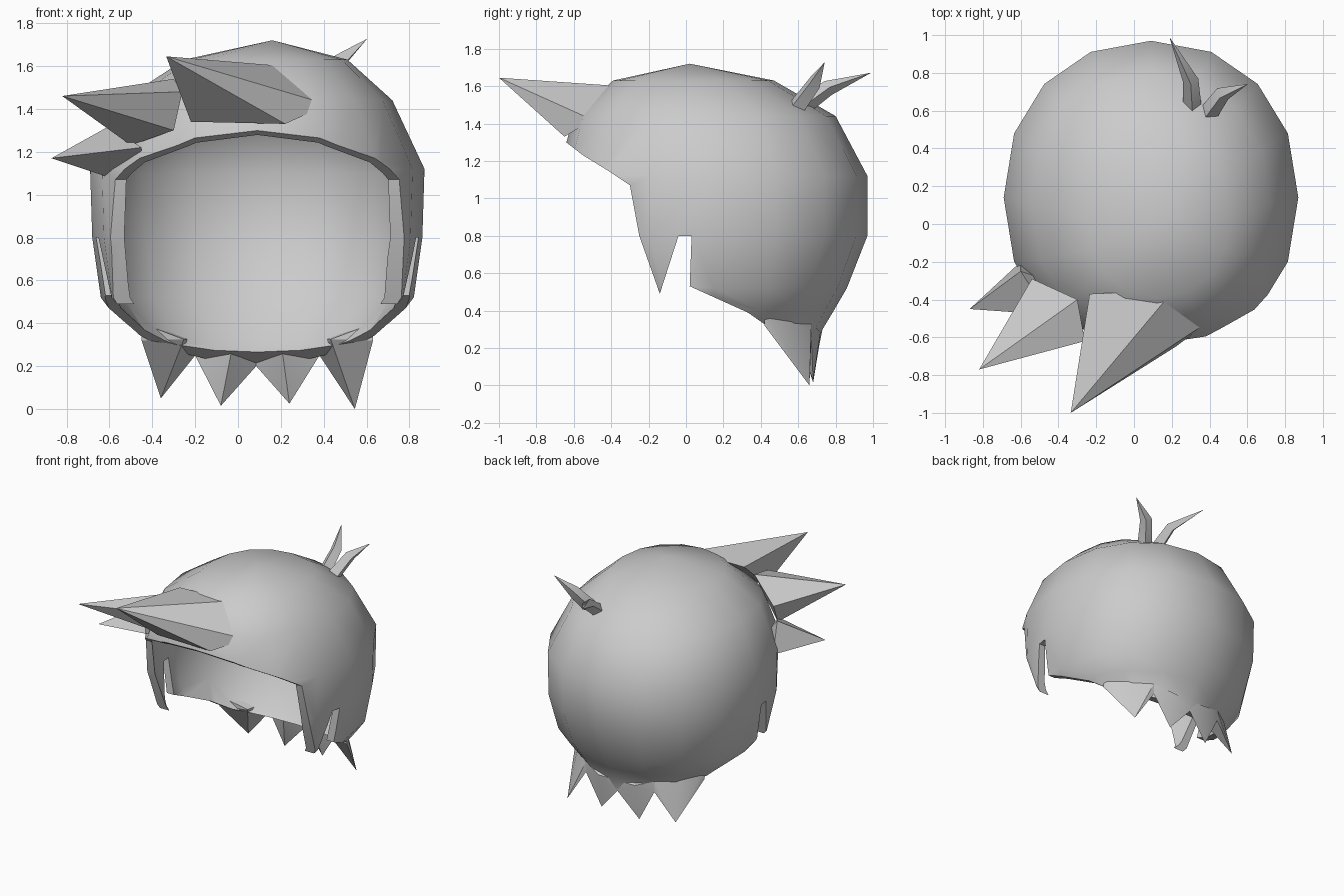
import bpy, bmesh, math
from mathutils import Vector

cube = bpy.data.objects.get("Cube")
if cube:
    bpy.data.objects.remove(cube)

GREY = (0.6, 0.6, 0.6, 1)
mat = bpy.data.materials.new("hair grey")
mat.use_nodes = True
mat.diffuse_color = GREY
mat.node_tree.nodes["Principled BSDF"].inputs["Base Color"].default_value = GREY


def finish(name, bm):
    bmesh.ops.recalc_face_normals(bm, faces=bm.faces)
    mesh = bpy.data.meshes.new(name)
    bm.to_mesh(mesh)
    bm.free()
    ob = bpy.data.objects.new(name, mesh)
    bpy.context.collection.objects.link(ob)
    mesh.materials.append(mat)
    return ob


def smooth(ob, angle=40):
    bpy.ops.object.select_all(action='DESELECT')
    ob.select_set(True)
    bpy.context.view_layer.objects.active = ob
    bpy.ops.object.shade_smooth_by_angle(angle=math.radians(angle))


def hull(name, points):
    bm = bmesh.new()
    for p in points:
        bm.verts.new(p)
    res = bmesh.ops.convex_hull(bm, input=bm.verts)
    loose = [v for v in bm.verts if not v.link_faces]
    bmesh.ops.delete(bm, geom=loose, context='VERTS')
    ob = finish(name, bm)
    smooth(ob, 30)
    return ob


def power(v, e):
    return math.copysign(abs(v) ** e, v)


# Hair cap: rings (z, centre x, centre y, radius x, radius y), outside then inside
SIDES = 16
outer = [(1.63, .13, .04, .38, .43), (1.44, .09, .10, .63, .70),
         (1.12, .09, .14, .78, .83), (.8, .09, .14, .77, .83),
         (.52, .09, .15, .73, .71), (.4, .09, .15, .64, .64),
         (.3, .09, .15, .55, .58), (.15, .09, .15, .48, .55)]
inner = [(.15, .09, .15, .36, .3), (.3, .09, .15, .52, .46),
         (.52, .09, .15, .67, .63), (.8, .09, .14, .72, .76),
         (1.1, .09, .14, .74, .78), (1.3, .09, .12, .68, .73),
         (1.5, .09, .1, .48, .52)]
bm = bmesh.new()
rings = []
for z, cx, cy, rx, ry in outer + inner:
    ring = []
    for i in range(SIDES):
        a = math.tau * i / SIDES
        ring.append(bm.verts.new((cx + rx * power(math.cos(a), .93),
                                  cy + ry * power(math.sin(a), .93), z)))
    rings.append(ring)
top, ceiling = bm.verts.new((.16, .02, 1.72)), bm.verts.new((.12, .05, 1.6))
for i in range(SIDES):
    j = (i + 1) % SIDES
    for a, b in zip(rings, rings[1:]):
        bm.faces.new((a[i], a[j], b[j], b[i]))
    bm.faces.new((top, rings[0][j], rings[0][i]))
    bm.faces.new((ceiling, rings[-1][i], rings[-1][j]))
cap = finish("hair_cap", bm)

# Side outline with the fringe, sideburns and nape, used to trim the cap
outline = [(-1.2, 2), (-1.2, 1.73), (-.55, 1.23), (-.42, 1.15), (-.3, 1.07),
           (-.25, .8), (-.14, .49), (-.04, .8), (.03, .8), (.02, .53),
           (.33, .39), (.43, .32), (.8, .18), (1.2, .18), (1.2, 2)]
bm = bmesh.new()
face = bm.faces.new([bm.verts.new((-1.5, y, z)) for y, z in outline])
ext = bmesh.ops.extrude_face_region(bm, geom=[face])
bmesh.ops.translate(bm, vec=(3, 0, 0),
                    verts=[g for g in ext["geom"] if isinstance(g, bmesh.types.BMVert)])
trim = finish("trim_helper", bm)
trim.hide_render = True
mod = cap.modifiers.new("trim", 'BOOLEAN')
mod.operation = 'INTERSECT'
mod.solver = 'EXACT'
mod.object = trim
bpy.context.view_layer.objects.active = cap
bpy.ops.object.modifier_apply(modifier="trim")
bpy.data.objects.remove(trim)
smooth(cap)

# Swept fringe spikes
hull("front_spike", [(-.335, -1, 1.645), (-.235, -.37, 1.59), (.21, -.35, 1.6),
                     (.22, -.65, 1.33), (-.22, -.66, 1.34), (.42, -.5, 1.42)])
hull("middle_spike", [(-.82, -.77, 1.46), (-.54, -.29, 1.4), (-.3, -.4, 1.54),
                      (-.26, -.62, 1.48), (-.5, -.4, 1.23), (-.3, -.55, 1.3)])
hull("side_spike", [(-.87, -.45, 1.17), (-.6, -.25, 1.32), (-.6, -.2, 1.08),
                    (-.45, -.48, 1.22), (-.45, -.3, 1.15)])

# Nape spikes: notches between neighbouring tips
notches = [(-.45, .42, .32), (-.2, .67, .25), (.085, .71, .2),
           (.38, .67, .25), (.63, .42, .32)]
tips = [(-.36, .64, .05), (-.08, .68, .015), (.24, .68, .025), (.545, .66, 0)]
for k, tip in enumerate(tips):
    a, b = Vector(notches[k]), Vector(notches[k + 1])
    mid = (a + b) / 2
    bulge = Vector((mid.x - .09, mid.y - .15, 0)).normalized()
    hull("nape_spike_%d" % (k + 1),
         [a, b, tip, a + Vector((0, 0, .08)), b + Vector((0, 0, .08)),
          mid + bulge * .03 + Vector((0, 0, .06)), mid - bulge * .1 + Vector((0, 0, .04))])

# Two bent tufts at the crown
tufts = {"left_tuft": [(.39, .58, 1.47, 1), (.47, .69, 1.62, .8), (.6, .74, 1.725, .02)],
         "right_tuft": [(.31, .58, 1.46, 1), (.30, .76, 1.59, .8), (.19, .985, 1.67, .02)]}
for name, path in tufts.items():
    curve = bpy.data.curves.new(name, 'CURVE')
    curve.dimensions = '3D'
    curve.bevel_depth = .052
    curve.bevel_resolution = 0
    curve.use_fill_caps = True
    spline = curve.splines.new('POLY')
    spline.points.add(len(path) - 1)
    for p, (x, y, z, r) in zip(spline.points, path):
        p.co = (x, y, z, 1)
        p.radius = r
    curve.materials.append(mat)
    ob = bpy.data.objects.new(name, curve)
    bpy.context.collection.objects.link(ob)
    bpy.ops.object.select_all(action='DESELECT')
    ob.select_set(True)
    bpy.context.view_layer.objects.active = ob
    bpy.ops.object.convert(target='MESH')
    smooth(bpy.context.view_layer.objects.active, 50)
